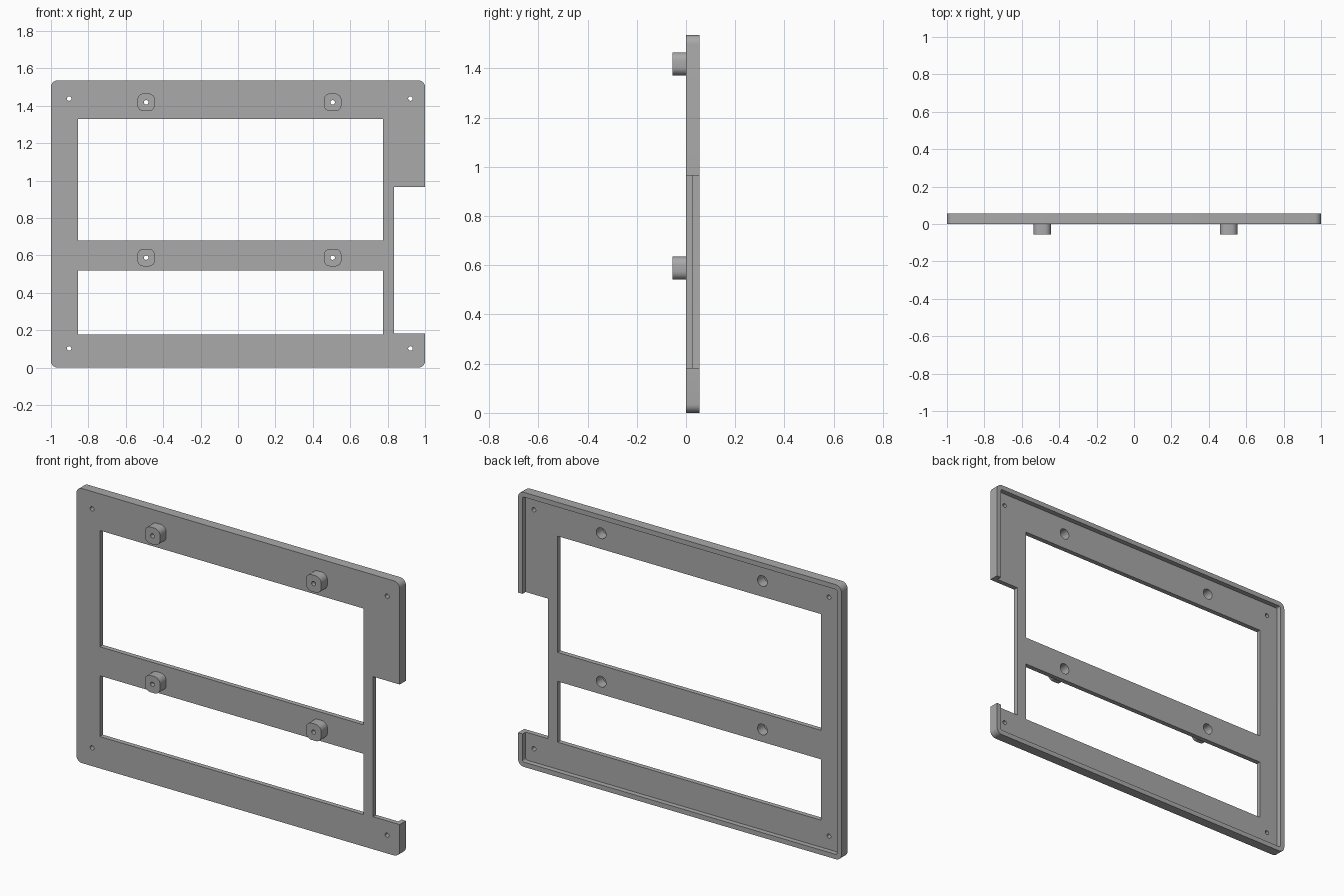
import bpy, bmesh
from math import sin, cos, pi, radians

cube = bpy.data.objects.get("Cube")
if cube:
    bpy.data.objects.remove(cube, do_unlink=True)

grey = bpy.data.materials.new("plain grey")
grey.use_nodes = True
COLOUR = (0.4, 0.4, 0.4, 1)
grey.diffuse_color = COLOUR
grey.node_tree.nodes["Principled BSDF"].inputs["Base Color"].default_value = COLOUR


def prism(name, x0, x1, z0, z1, y0, y1, r=0.0, steps=6):
    """Rectangle in x and z with rounded corners, extruded along y."""
    outline = []
    corners = [(x1 - r, z1 - r), (x0 + r, z1 - r), (x0 + r, z0 + r), (x1 - r, z0 + r)]
    for i, (cx, cz) in enumerate(corners):
        for k in range(steps + 1 if r else 1):
            a = (i + k / steps) * pi / 2
            outline.append((cx + r * cos(a), cz + r * sin(a)))
    bm = bmesh.new()
    face = bm.faces.new([bm.verts.new((x, y0, z)) for x, z in outline])
    ext = bmesh.ops.extrude_face_region(bm, geom=[face])
    moved = [v for v in ext["geom"] if isinstance(v, bmesh.types.BMVert)]
    bmesh.ops.translate(bm, verts=moved, vec=(0, y1 - y0, 0))
    bmesh.ops.recalc_face_normals(bm, faces=bm.faces)
    mesh = bpy.data.meshes.new(name)
    bm.to_mesh(mesh)
    bm.free()
    mesh.materials.append(grey)
    ob = bpy.data.objects.new(name, mesh)
    bpy.context.collection.objects.link(ob)
    return ob


def hole(x, z, r, y0, y1):
    """Round cutter along y: a square rounded by nearly half its width."""
    return prism("hole_cutter", x - r, x + r, z - r, z + r, y0, y1, r * 0.98)


def combine(target, other, operation):
    mod = target.modifiers.new(operation.lower(), "BOOLEAN")
    mod.operation = operation
    mod.solver = "EXACT"
    mod.object = other
    bpy.context.view_layer.objects.active = target
    bpy.ops.object.modifier_apply(modifier=mod.name)
    bpy.data.objects.remove(other, do_unlink=True)


TOP, BACK, WEB, RIM = 1.535, 0.055, 0.027, 0.027

# Plate with a raised rim around the back
frame = prism("mounting_frame", -1, 1, 0, TOP, 0, BACK, 0.035)
combine(frame, prism("recess_cutter", -1 + RIM, 1 - RIM, RIM, TOP - RIM,
                     WEB, 0.1, 0.01), "DIFFERENCE")

# Two windows and the notch in the left edge
for x0, x1, z0, z1 in [(-0.855, 0.775, 0.68, 1.33),
                       (-0.855, 0.775, 0.178, 0.518),
                       (0.835, 1.1, 0.182, 0.965)]:
    combine(frame, prism("window_cutter", x0, x1, z0, z1, -0.1, 0.1), "DIFFERENCE")

# Screw bosses on the front, counterbored from the back
for x in (-0.491, 0.506):
    for z in (0.588, 1.418):
        h = 0.047
        combine(frame, prism("boss", x - h, x + h, z - h, z + h,
                             -BACK, 0.01, 0.034), "UNION")
        combine(frame, hole(x, z, 0.03, -0.03, 0.1), "DIFFERENCE")
        combine(frame, hole(x, z, 0.012, -0.1, 0.1), "DIFFERENCE")

# Corner screw holes
for x in (-0.903, 0.922):
    for z in (0.102, 1.438):
        combine(frame, hole(x, z, 0.012, -0.1, 0.1), "DIFFERENCE")

# Smooth rounded corners, crisp edges
bpy.ops.object.select_all(action="DESELECT")
frame.select_set(True)
bpy.context.view_layer.objects.active = frame
bpy.ops.object.shade_smooth_by_angle(angle=radians(30))
